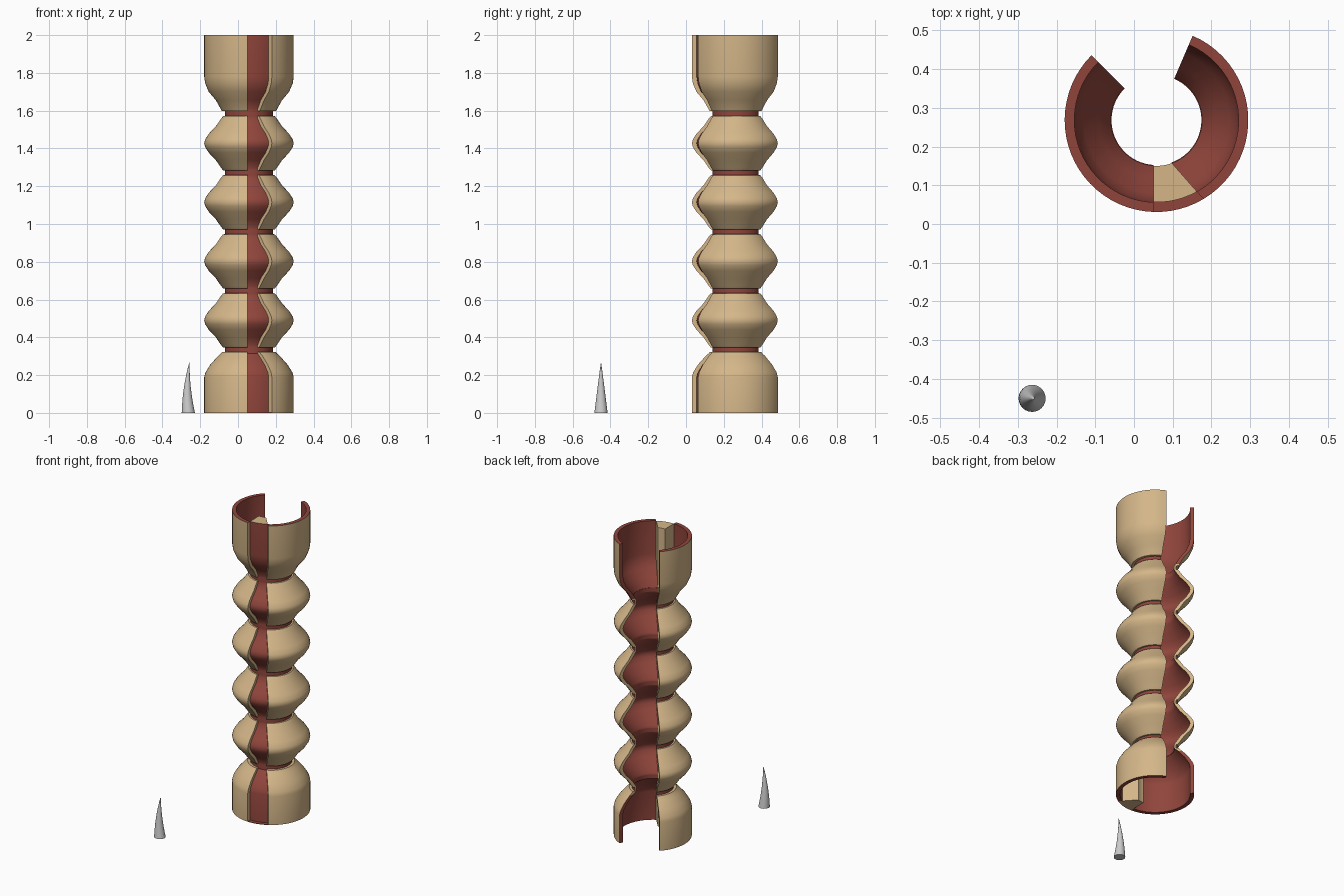
import bpy, bmesh, math

if "Cube" in bpy.data.objects:
    bpy.data.objects.remove(bpy.data.objects["Cube"])

CX, CY = 0.058, 0.268          # tube axis
R, WALL, NECK = 0.237, 0.025, 0.127


def material(name, rgb):
    m = bpy.data.materials.new(name)
    m.diffuse_color = (*rgb, 1)
    m.use_nodes = True
    m.node_tree.nodes["Principled BSDF"].inputs["Base Color"].default_value = m.diffuse_color
    return m


TAN = material("tan_shell", (0.66, 0.47, 0.25))
RED = material("red_lining", (0.28, 0.06, 0.045))


def finish(name, bm, mats=(), angle=35):
    bmesh.ops.recalc_face_normals(bm, faces=bm.faces)
    me = bpy.data.meshes.new(name)
    bm.to_mesh(me)
    bm.free()
    for m in mats:
        me.materials.append(m)
    ob = bpy.data.objects.new(name, me)
    bpy.context.collection.objects.link(ob)
    bpy.ops.object.select_all(action='DESELECT')
    ob.select_set(True)
    bpy.context.view_layer.objects.active = ob
    bpy.ops.object.shade_smooth_by_angle(angle=math.radians(angle))
    return ob


def sector(name, outer, inner, start, end, n, out_mat, in_mat, rim_mat, cap_mat):
    """Sweep a wall section round the axis; start and end angles depend on radius."""
    bm = bmesh.new()

    def ring(r, z):
        a, b = start(r), end(r)
        angles = [a + (b - a) * i / n for i in range(n + 1)]
        return [bm.verts.new((CX + r * math.cos(t), CY + r * math.sin(t), z)) for t in angles]

    def bridge(p, q, mat):
        for i in range(n):
            bm.faces.new((p[i], p[i + 1], q[i + 1], q[i])).material_index = mat

    po = [ring(*p) for p in outer]
    pi = [ring(*p) for p in inner]
    for j in range(len(po) - 1):
        bridge(po[j], po[j + 1], out_mat(outer[j], outer[j + 1]))
        bridge(pi[j], pi[j + 1], in_mat)
        for i in (0, n):
            f = bm.faces.new((po[j][i], po[j + 1][i], pi[j + 1][i], pi[j][i]))
            f.material_index = cap_mat(outer[j], i)
    bridge(po[0], pi[0], rim_mat)
    bridge(po[-1], pi[-1], rim_mat)
    return finish(name, bm, (TAN, RED))


# outer profile: straight collar, four ribs with necks between, straight collar
prof = [(R, 0), (R, .19), (.230, .215), (.205, .255), (.165, .30), (.148, .315),
        (.143, .322), (NECK, .322)]
half = [(NECK, .1435), (.137, .143), (.148, .13), (.175, .09), (.213, .05), (.232, .02)]
for k in range(4):
    c = .49 + .3125 * k
    prof += [(r, c - h) for r, h in half] + [(R, c)]
    prof += [(r, c + h) for r, h in reversed(half)]
prof += [(NECK, 1.597), (.143, 1.597), (.15, 1.61), (.175, 1.655), (.213, 1.70),
         (.232, 1.745), (R, 1.78), (R, 2)]
lining = [(max(r - WALL, .116), z) for r, z in prof]


# edges of the front slot: a plane at x = 0.05 and a slanted plane on the right
def slot_left(r):
    return 1.5 * math.pi - math.asin(.008 / r)


def slot_right(r):
    px, py, dx, dy = .112, -.193, -.66, .751
    h = px * dy - py * dx
    s = -(px * dx + py * dy) - math.sqrt(max(r * r - h * h, 0))
    return math.atan2(py + s * dy, px + s * dx) + 2 * math.pi


def neck_red(a, b):
    return 1 if a[0] == b[0] == NECK else 0


def collar(p):
    return 1 if p[1] < .3 or p[1] > 1.6 else 0


# two halves of the tube wall, with the wide gap at the back
sector("tube_left", prof, lining, lambda r: math.radians(135), slot_left, 24,
       neck_red, 1, 1, lambda p, i: collar(p) if i == 0 else 0)
sector("tube_right", prof, lining, slot_right, lambda r: math.radians(66.8 + 360), 22,
       neck_red, 1, 1, lambda p, i: collar(p) if i else 0)

# post behind the front slot: red outside, tan inside, with a thin foot
front = [(NECK if r == NECK else max(q, .127), z) for (r, z), (q, _) in zip(prof, lining)]
front = [(R, 0), (R, .003), (R - WALL, .003)] + front[1:]
back = [(.118, z) for r, z in front]
sector("front_post", front, back, slot_left, slot_right, 6,
       lambda a, b: 1, 0, 0, lambda p, i: 0)

# small curved spike standing apart
bm = bmesh.new()
rings, N, H = [], 24, .27
for k in range(8):
    t = k / 8
    cx = -.263 - .026 * t + .032 * t * t
    r = .035 * (1 - t) ** .95
    rings.append([bm.verts.new((cx + r * math.cos(2 * math.pi * i / N),
                                -.45 + r * math.sin(2 * math.pi * i / N), H * t))
                  for i in range(N)])
tip = bm.verts.new((-.257, -.45, H))
for i in range(N):
    j = (i + 1) % N
    for p, q in zip(rings, rings[1:]):
        bm.faces.new((p[i], p[j], q[j], q[i]))
    bm.faces.new((rings[-1][i], rings[-1][j], tip))
bm.faces.new(rings[0])
finish("spike", bm)
